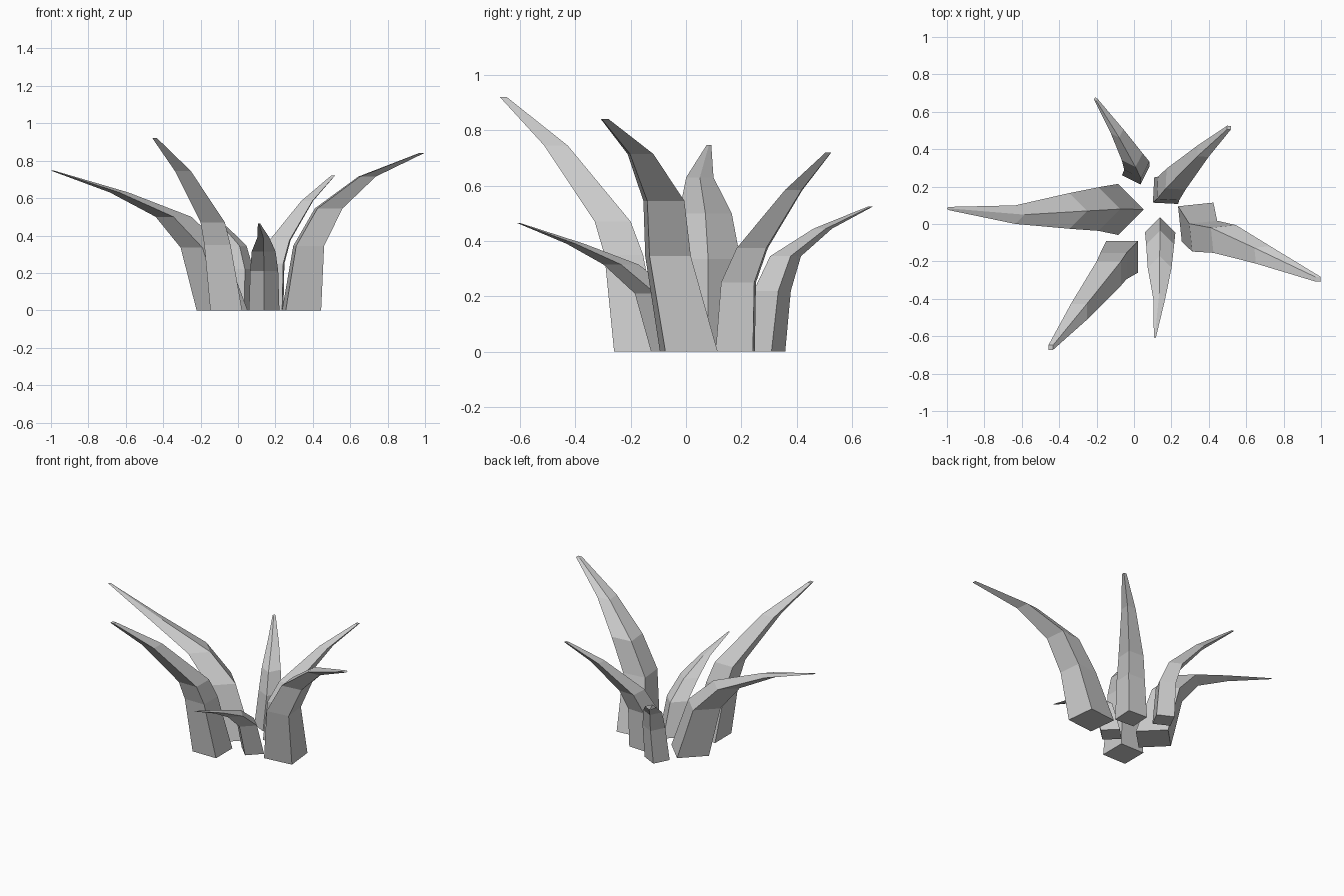
import bpy
import bmesh
from math import radians
from mathutils import Matrix, Vector

default_cube = bpy.data.objects.get("Cube")
if default_cube:
    bpy.data.objects.remove(default_cube, do_unlink=True)

# Single stone-grey colour
grey = bpy.data.materials.new("stone_grey")
grey.use_nodes = True
colour = (0.6, 0.6, 0.6, 1)
grey.diffuse_color = colour
shader = next(n for n in grey.node_tree.nodes if n.type == "BSDF_PRINCIPLED")
shader.inputs["Base Color"].default_value = colour


def square_ring(bm, x, y, z, side, turn):
    """Horizontal square of the given side, turned about its centre."""
    spin = Matrix.Rotation(radians(turn), 3, "Z")
    centre = Vector((x, y, z))
    corners = [(-1, -1), (1, -1), (1, 1), (-1, 1)]
    return [bm.verts.new(centre + spin @ Vector((i, j, 0)) * side / 2)
            for i, j in corners]


def leaf(name, turn, sections):
    """Four-sided tapering leaf through sections of x, y, z and side length."""
    bm = bmesh.new()
    rings = [square_ring(bm, *section, turn) for section in sections]
    for low, high in zip(rings, rings[1:]):
        for i in range(4):
            j = (i + 1) % 4
            bm.faces.new((low[i], low[j], high[j], high[i]))
    bm.faces.new(rings[0][::-1])
    bm.faces.new(rings[-1])
    bmesh.ops.recalc_face_normals(bm, faces=bm.faces)
    mesh = bpy.data.meshes.new(name)
    bm.to_mesh(mesh)
    bm.free()
    mesh.materials.append(grey)
    obj = bpy.data.objects.new(name, mesh)
    bpy.context.collection.objects.link(obj)
    return obj


# Long leaf reaching to -x
leaf("right_leaf", 45, [
    (-.085, .078, 0, .193), (-.19, .08, .335, .165),
    (-.345, .07, .5, .135), (-.635, .05, .63, .07), (-.992, .083, .747, .012)])

# Tallest leaf
leaf("front_right_leaf", 0, [
    (-.063, -.175, 0, .17), (-.11, -.225, .35, .14),
    (-.135, -.265, .47, .13), (-.295, -.47, .745, .085), (-.445, -.66, .92, .025)])

# Low leaf at the front
leaf("front_leaf", 45, [
    (.14, -.045, 0, .115), (.14, -.11, .21, .106),
    (.137, -.235, .315, .09), (.135, -.4, .39, .045), (.112, -.605, .465, .008)])

# Long leaf reaching to +x
leaf("left_leaf", 6, [
    (.34, .01, 0, .19), (.378, -.065, .345, .15),
    (.485, -.08, .545, .135), (.69, -.165, .715, .085), (.985, -.295, .842, .025)])

# Leaves at the back
leaf("back_left_leaf", -3, [
    (.172, .178, 0, .135), (.185, .19, .25, .12),
    (.225, .24, .375, .107), (.37, .39, .585, .06), (.508, .515, .72, .02)])
leaf("back_right_leaf", -27, [
    (.01, .285, 0, .11), (.015, .312, .22, .1),
    (-.01, .36, .345, .083), (-.09, .495, .445, .05), (-.205, .668, .525, .013)])
